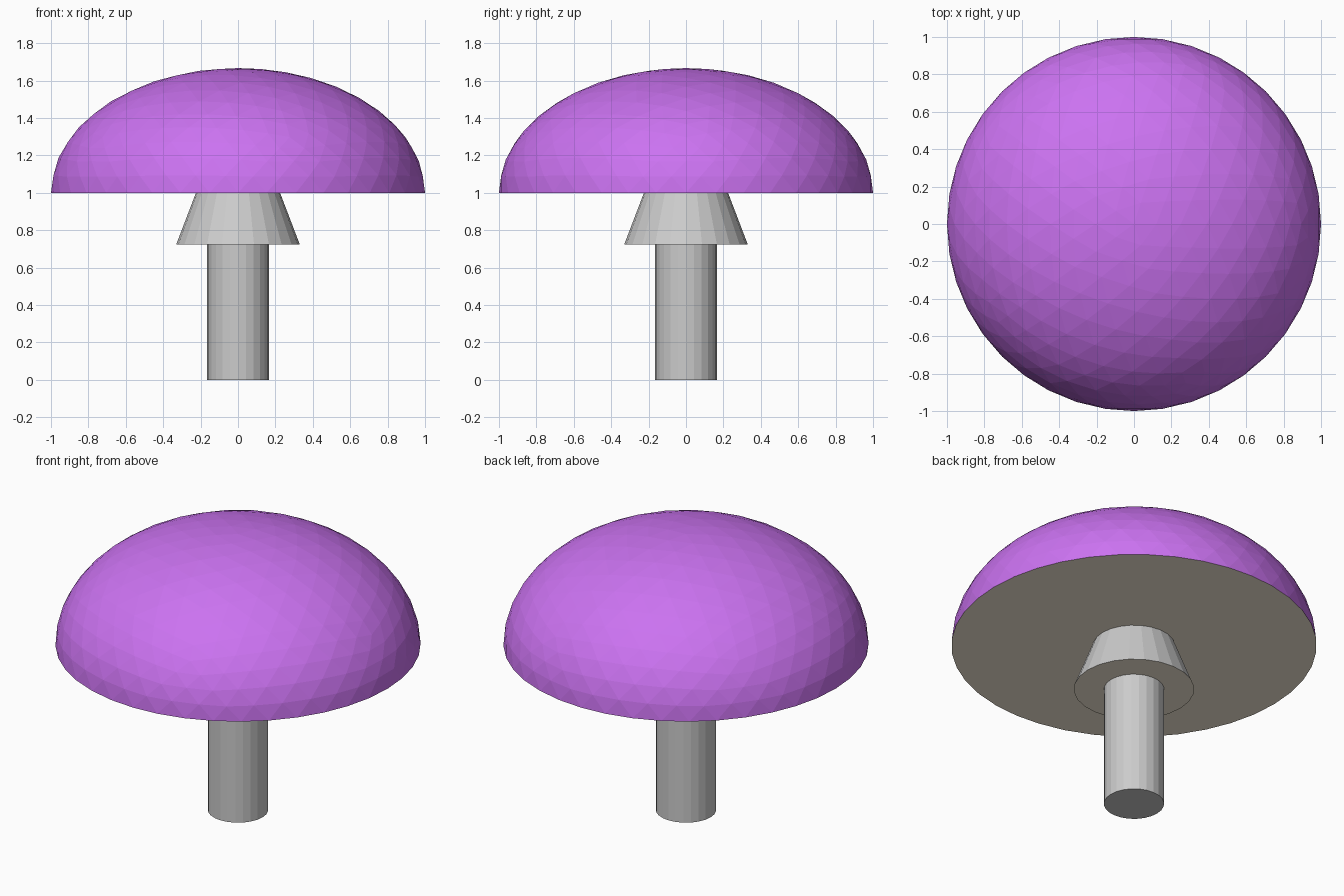
import bpy, bmesh
from mathutils import Matrix

if "Cube" in bpy.data.objects:
    bpy.data.objects.remove(bpy.data.objects["Cube"])

SIDES = 24


def material(name, rgb):
    m = bpy.data.materials.new(name)
    m.diffuse_color = (*rgb, 1)
    m.use_nodes = True
    m.node_tree.nodes["Principled BSDF"].inputs["Base Color"].default_value = m.diffuse_color
    return m


purple = material("cap_purple", (0.6, 0.17, 0.88))
cream = material("gill_cream", (1.0, 0.9, 0.74))
grey = material("stem_grey", (0.8, 0.8, 0.8))


def finish(bm, name, top_mat, under_mat=None):
    """Write the bmesh to an object; downward flat faces get under_mat."""
    bmesh.ops.recalc_face_normals(bm, faces=bm.faces)
    if under_mat:
        for f in bm.faces:
            f.material_index = int(f.normal.z < -0.99)
    me = bpy.data.meshes.new(name)
    bm.to_mesh(me)
    bm.free()
    for m in (top_mat, under_mat):
        if m:
            me.materials.append(m)
    ob = bpy.data.objects.new(name, me)
    bpy.context.collection.objects.link(ob)
    return ob


def cone(name, r_low, r_high, z0, z1, under=None):
    bm = bmesh.new()
    bmesh.ops.create_cone(bm, cap_ends=True, segments=SIDES,
                          radius1=r_low, radius2=r_high, depth=z1 - z0,
                          matrix=Matrix.Translation((0, 0, (z0 + z1) / 2)))
    return finish(bm, name, grey, under)


# Stem and the flared skirt under the cap
cone("stem", 0.165, 0.165, 0, 0.725)
cone("skirt", 0.33, 0.225, 0.725, 1.0, cream)

# Cap: faceted half sphere, flattened, with a flat cream underside
bm = bmesh.new()
bmesh.ops.create_icosphere(bm, subdivisions=4, radius=1)
bmesh.ops.bisect_plane(bm, geom=bm.verts[:] + bm.edges[:] + bm.faces[:], dist=1e-4,
                       plane_co=(0, 0, 0), plane_no=(0, 0, -1), clear_outer=True)
rim = [e for e in bm.edges if e.is_boundary]
bmesh.ops.contextual_create(bm, geom=rim)
bmesh.ops.transform(bm, verts=bm.verts,
                    matrix=Matrix.Translation((0, 0, 1)) @ Matrix.Diagonal((1, 1, 0.667, 1)))
finish(bm, "cap", purple, cream)
